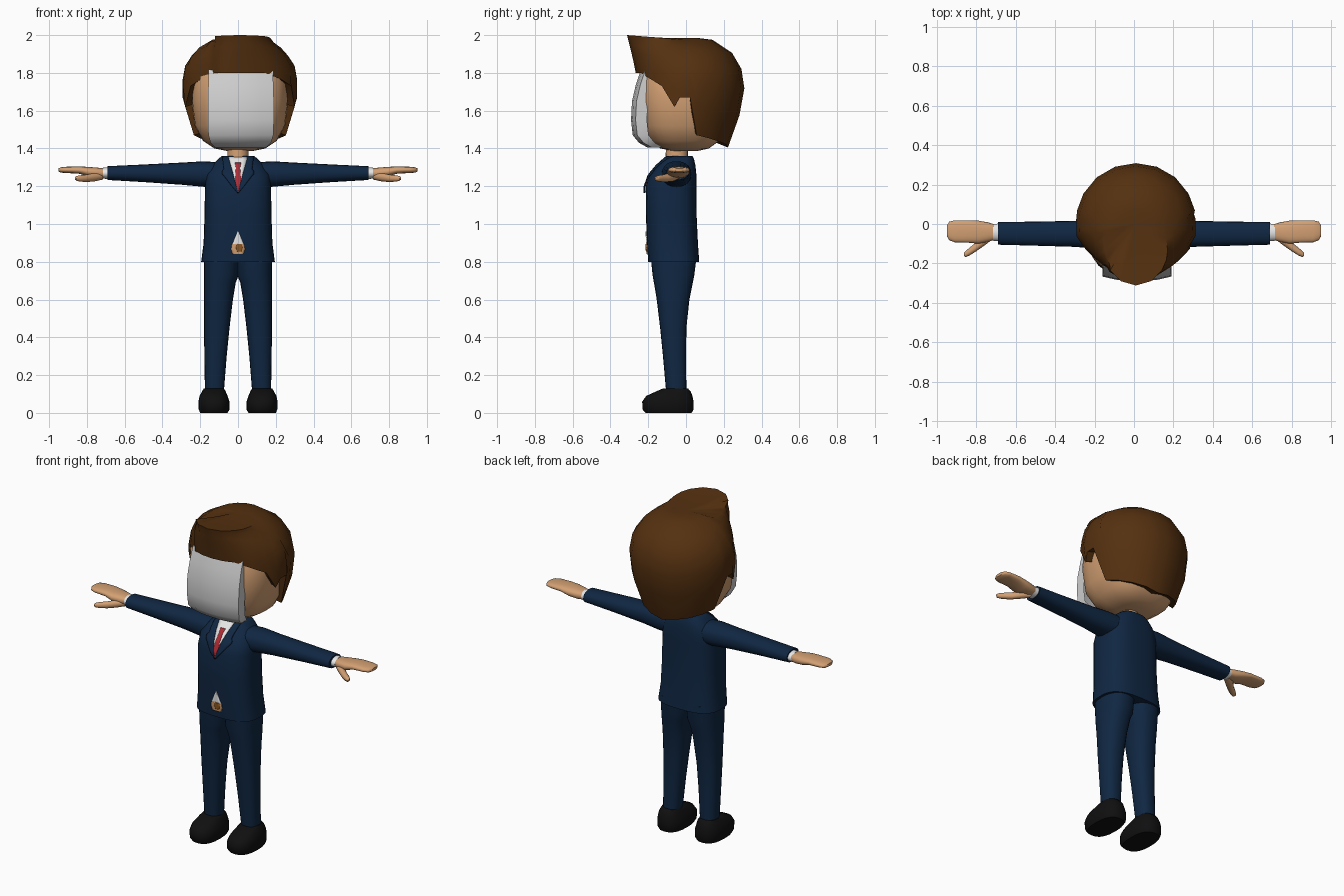
import bpy, bmesh, math

if "Cube" in bpy.data.objects:
    bpy.data.objects.remove(bpy.data.objects["Cube"])


def material(name, rgb):
    m = bpy.data.materials.new(name)
    m.diffuse_color = (*rgb, 1)
    m.use_nodes = True
    m.node_tree.nodes["Principled BSDF"].inputs["Base Color"].default_value = m.diffuse_color
    return m


NAVY = material("navy cloth", (0.005, 0.02, 0.055))
SKIN = material("skin", (0.65, 0.35, 0.17))
HAIR = material("brown hair", (0.09, 0.03, 0.005))
BLACK = material("black leather", (0.005, 0.005, 0.005))
WHITE = material("white shirt", (0.8, 0.8, 0.8))
GREY = material("pale mask", (0.62, 0.62, 0.62))
RED = material("red tie", (0.42, 0.025, 0.035))
BUCKLE = material("bronze buckle", (0.28, 0.1, 0.015))


def finish(name, verts, faces, mat, angle=40, recalc=True):
    me = bpy.data.meshes.new(name)
    me.from_pydata(verts, [], faces)
    if recalc:
        bm = bmesh.new()
        bm.from_mesh(me)
        bmesh.ops.recalc_face_normals(bm, faces=bm.faces)
        bm.to_mesh(me)
        bm.free()
    me.materials.append(mat)
    ob = bpy.data.objects.new(name, me)
    bpy.context.collection.objects.link(ob)
    bpy.ops.object.select_all(action='DESELECT')
    ob.select_set(True)
    bpy.context.view_layer.objects.active = ob
    bpy.ops.object.shade_smooth_by_angle(angle=math.radians(angle))
    return ob


def lerp(table, t):
    """Piecewise linear lookup in rows sorted by their first value."""
    if t <= table[0][0]:
        return table[0][1:]
    for p, q in zip(table, table[1:]):
        if t <= q[0]:
            k = (t - p[0]) / (q[0] - p[0])
            return [a + (b - a) * k for a, b in zip(p[1:], q[1:])]
    return table[-1][1:]


def loft(name, rings, mat, axis='z', n=2.0, seg=20, side=1, angle=50):
    """Rounded sections (t, a0, a1, b0, b1) joined along z (a=x, b=y) or x (a=y, b=z)."""
    verts = []
    for t, a0, a1, b0, b1 in rings:
        for i in range(seg):
            c, s = (f(2 * math.pi * i / seg) for f in (math.cos, math.sin))
            a = (a0 + a1) / 2 + (a1 - a0) / 2 * math.copysign(abs(c) ** (2 / n), c)
            b = (b0 + b1) / 2 + (b1 - b0) / 2 * math.copysign(abs(s) ** (2 / n), s)
            verts.append((side * a, b, t) if axis == 'z' else (side * t, a, b))
    faces = [tuple(range(seg)), tuple(range(len(verts) - seg, len(verts)))]
    for r in range(len(rings) - 1):
        for i in range(seg):
            j = (i + 1) % seg
            faces.append((r * seg + i, r * seg + j, (r + 1) * seg + j, (r + 1) * seg + i))
    return finish(name, verts, faces, mat, angle)


# Jacket body
TORSO = [(0.80, -.195, .195, -.20, .07), (0.90, -.182, .182, -.207, .063),
         (1.05, -.177, .177, -.212, .056), (1.20, -.175, .175, -.213, .055),
         (1.26, -.17, .17, -.192, .055), (1.31, -.14, .14, -.152, .05),
         (1.345, -.105, .105, -.115, .042), (1.36, -.085, .085, -.10, .035)]
loft("jacket", TORSO, NAVY, n=2.8, seg=32)


def front_y(x, z):
    x0, x1, y0, y1 = lerp(TORSO, z)
    k = max(0, 1 - min(1, abs(x) / x1) ** 2.8) ** (1 / 2.8)
    return (y0 + y1) / 2 - (y1 - y0) / 2 * k


def plate(name, outline, mat, lift):
    """Thin sheet over the jacket front; outline rows are (z, x left, x right), rising."""
    rows, cols = 18, 5
    z0, z1 = outline[0][0], outline[-1][0]
    verts, faces = [], []
    for i in range(rows):
        z = z1 + (z0 - z1) * i / (rows - 1)
        xl, xr = lerp(outline, z)
        for j in range(cols):
            x = xl + (xr - xl) * j / (cols - 1)
            verts.append((x, front_y(x, z) - lift, z))
    for i in range(rows - 1):
        for j in range(cols - 1):
            a = i * cols + j
            faces.append((a, a + cols, a + cols + 1, a + 1))
    ob = finish(name, verts, faces, mat, recalc=False)
    sol = ob.modifiers.new("thickness", 'SOLIDIFY')
    sol.thickness, sol.offset = 0.008, -1


# Shirt, tie, lapels, lower jacket opening and buckle
plate("shirt_front", [(1.17, -.001, .001), (1.355, -.05, .05)], WHITE, .005)
plate("tie", [(1.165, -.001, .001), (1.21, -.018, .018), (1.30, -.011, .011),
              (1.325, -.016, .016)], RED, .009)
for s, label in ((1, "left"), (-1, "right")):
    rows = [(1.165, 0, .004), (1.275, .028, .09), (1.29, .032, .075), (1.36, .052, .084)]
    if s < 0:
        rows = [(z, -b, -a) for z, a, b in rows]
    plate("lapel_" + label, rows, NAVY, .011)
plate("shirt_tail", [(0.89, -.032, .032), (0.96, -.002, .002)], WHITE, .005)
plate("belly", [(0.84, -.028, .028), (0.865, -.037, .037), (0.895, -.032, .032)], SKIN, .006)
plate("buckle", [(0.855, -.004, .018), (0.875, -.012, .026), (0.895, -.004, .018)], BUCKLE, .009)

# Neck
loft("neck", [(1.32, -.06, .06, -.11, .012), (1.36, -.056, .056, -.108, .01),
              (1.43, -.055, .055, -.105, .01)], SKIN)

# Limbs, built for both sides
for s, label in ((1, "left"), (-1, "right")):
    loft("sleeve_" + label, [(.08, -.13, .03, 1.20, 1.325), (.18, -.127, .027, 1.197, 1.332),
         (.30, -.116, .016, 1.208, 1.325), (.50, -.11, .012, 1.222, 1.315),
         (.69, -.105, .01, 1.233, 1.306)], NAVY, 'x', 2.3, side=s)
    loft("cuff_" + label, [(.67, -.088, .003, 1.238, 1.300), (.715, -.085, 0, 1.24, 1.298)],
         WHITE, 'x', side=s)
    loft("hand_" + label, [(.70, -.078, -.004, 1.245, 1.293), (.74, -.09, .008, 1.243, 1.298),
         (.79, -.10, .017, 1.25, 1.302), (.84, -.095, .019, 1.266, 1.305),
         (.91, -.093, .019, 1.270, 1.303), (.938, -.082, .012, 1.272, 1.300),
         (.95, -.062, -.008, 1.278, 1.295)], SKIN, 'x', 2.5, side=s)
    loft("thumb_" + label, [(.715, -.075, -.03, 1.235, 1.275), (.76, -.11, -.05, 1.225, 1.27),
         (.80, -.138, -.092, 1.222, 1.262), (.835, -.16, -.12, 1.224, 1.258),
         (.855, -.168, -.138, 1.228, 1.254), (.864, -.162, -.148, 1.236, 1.248)],
         SKIN, 'x', 2.2, 14, s)
    loft("trouser_leg_" + label, [(.11, .075, .175, -.105, .002), (.30, .06, .178, -.122, .0),
         (.45, .045, .18, -.137, .002), (.60, .027, .18, -.155, .018),
         (.69, .012, .18, -.17, .036), (.73, -.004, .18, -.177, .044),
         (.84, -.006, .18, -.188, .058)], NAVY, n=2.4, side=s)
    loft("shoe_" + label, [(0, .055, .20, -.215, .03), (.018, .045, .208, -.23, .04),
         (.06, .045, .21, -.232, .04), (.09, .055, .203, -.21, .034),
         (.115, .066, .19, -.155, .024), (.13, .075, .18, -.12, .01)],
         BLACK, n=2.5, side=s)

# Head
HEAD = [(1.387, .07), (1.40, .135), (1.44, .195), (1.52, .24), (1.65, .256),
        (1.78, .25), (1.87, .20), (1.93, .10)]
loft("head", [(z, .01 - r, .01 + r, -r, r * .9) for z, r in HEAD], SKIN, n=2.6, seg=28)

# Blank face mask: bowed sheet with side walls running back into the head
MASK = [(1.405, .135, .205), (1.43, .16, .25), (1.47, .172, .283), (1.55, .175, .292),
        (1.65, .175, .287), (1.74, .172, .266), (1.815, .17, .24)]
verts, faces = [], []
us = [-1, -1, -.6, -.2, .2, .6, 1, 1]
for k, (z, hw, d) in enumerate(MASK):
    for j, u in enumerate(us):
        wall = .06 if j in (0, 7) else 0
        verts.append((.015 + u * hw, -d + .025 * u * u + wall, z))
for k in range(len(MASK) - 1):
    for j in range(7):
        a = k * 8 + j
        faces.append((a, a + 1, a + 9, a + 8))
faces += [tuple(range(8)), tuple(range(len(verts) - 8, len(verts)))]
finish("face_mask", verts, faces, GREY, 35)

# Hair: columns swept around the head, each ending at the jagged hairline
HAIRLINE = [(0, 1.80), (30, 1.80), (50, 1.765), (65, 1.73), (78, 1.62), (84, 1.67),
            (94, 1.67), (103, 1.47), (140, 1.435), (180, 1.405)]
ROUND = [(1.40, .22), (1.47, .25), (1.63, .30), (1.73, .31), (1.85, .288),
         (1.93, .225), (1.975, .14)]
QUIFF = [(1.78, .262), (1.87, .28), (2.0, .312)]
half = [15, 29, 40, 50, 65, 78, 84, 94, 103, 120, 140, 160]
angles = [0] + half + [180] + [-a for a in reversed(half)]
angles.insert(angles.index(-29), -33)      # extra column makes the parting step
steps = [0, .12, .27, .45, .7, 1]
verts, faces = [(.01, 0, 1.985)], []
for a in angles:
    t = math.radians(a)
    w = max(0, math.cos(t)) ** 2
    drop = .022 if -75 < a < -31 else 0    # lower hair beside the parting

    def point(r, z):
        verts.append((.01 + r * math.sin(t), -r * math.cos(t), z))

    def radius(z):
        return lerp(ROUND, z)[0] * (1 - w) + lerp(QUIFF, z)[0] * w - drop * .6

    low = lerp(HAIRLINE, abs(a))[0]
    top = 1.975 + .025 * w - drop
    point(radius(top) * .5, 1.984 - drop * .3)
    for f in steps:
        z = top + (low - top) * f
        point(radius(z), z)
    point(radius(low) * .72, low + .025)
rows, cnt = len(steps) + 2, len(angles)
for i in range(cnt):
    p, q = 1 + i * rows, 1 + (i + 1) % cnt * rows
    faces.append((0, p, q))
    for r in range(rows - 1):
        faces.append((p + r, p + r + 1, q + r + 1, q + r))
finish("hair", verts, faces, HAIR, 45)
